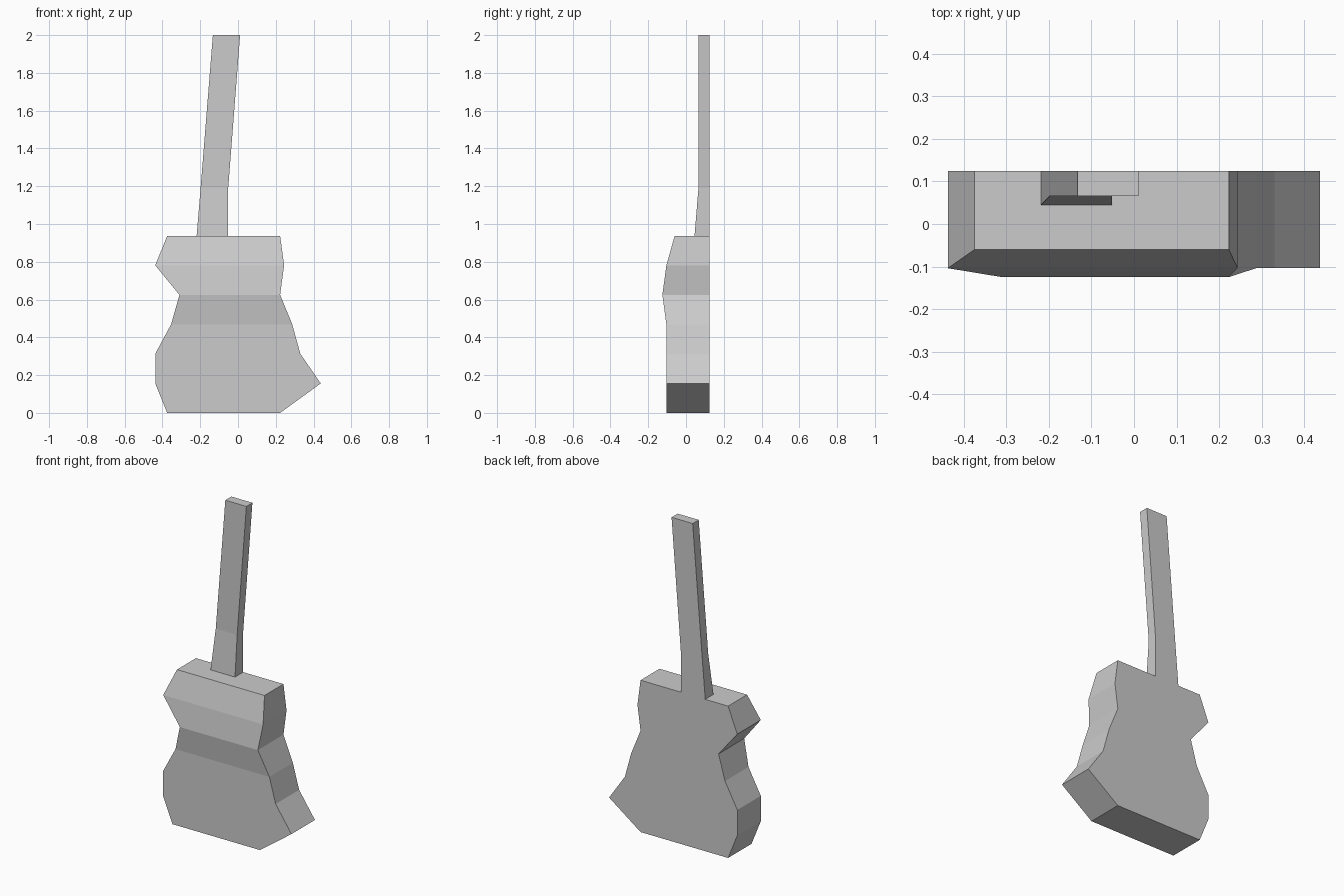
import bpy, bmesh

if "Cube" in bpy.data.objects:
    bpy.data.objects.remove(bpy.data.objects["Cube"])

BACK = 0.125  # flat back plane shared by all parts


def loft(name, levels):
    """Stack rectangular sections (z, left, right, front) into a closed flat-backed solid."""
    bm = bmesh.new()
    rings = [[bm.verts.new(p) for p in ((l, f, z), (r, f, z), (r, BACK, z), (l, BACK, z))]
             for z, l, r, f in levels]
    for a, b in zip(rings, rings[1:]):
        for i in range(4):
            j = (i + 1) % 4
            bm.faces.new((a[i], a[j], b[j], b[i]))
    bm.faces.new(rings[0][::-1])
    bm.faces.new(rings[-1])
    bmesh.ops.recalc_face_normals(bm, faces=bm.faces)
    mesh = bpy.data.meshes.new(name)
    bm.to_mesh(mesh)
    bm.free()
    obj = bpy.data.objects.new(name, mesh)
    bpy.context.collection.objects.link(obj)
    return obj


# Waisted body with the pointed lower corner
loft("guitar_body", [
    (0.0, -0.375, 0.223, -0.104),
    (0.156, -0.438, 0.438, -0.104),
    (0.313, -0.438, 0.33, -0.104),
    (0.469, -0.354, 0.287, -0.104),
    (0.625, -0.31, 0.223, -0.125),
    (0.781, -0.438, 0.244, -0.104),
    (0.9375, -0.375, 0.223, -0.06),
])

# Leaning neck, thicker at the heel
loft("guitar_neck", [
    (0.9375, -0.219, -0.052, 0.045),
    (1.19, -0.198, -0.052, 0.066),
    (2.0, -0.133, 0.011, 0.066),
])
